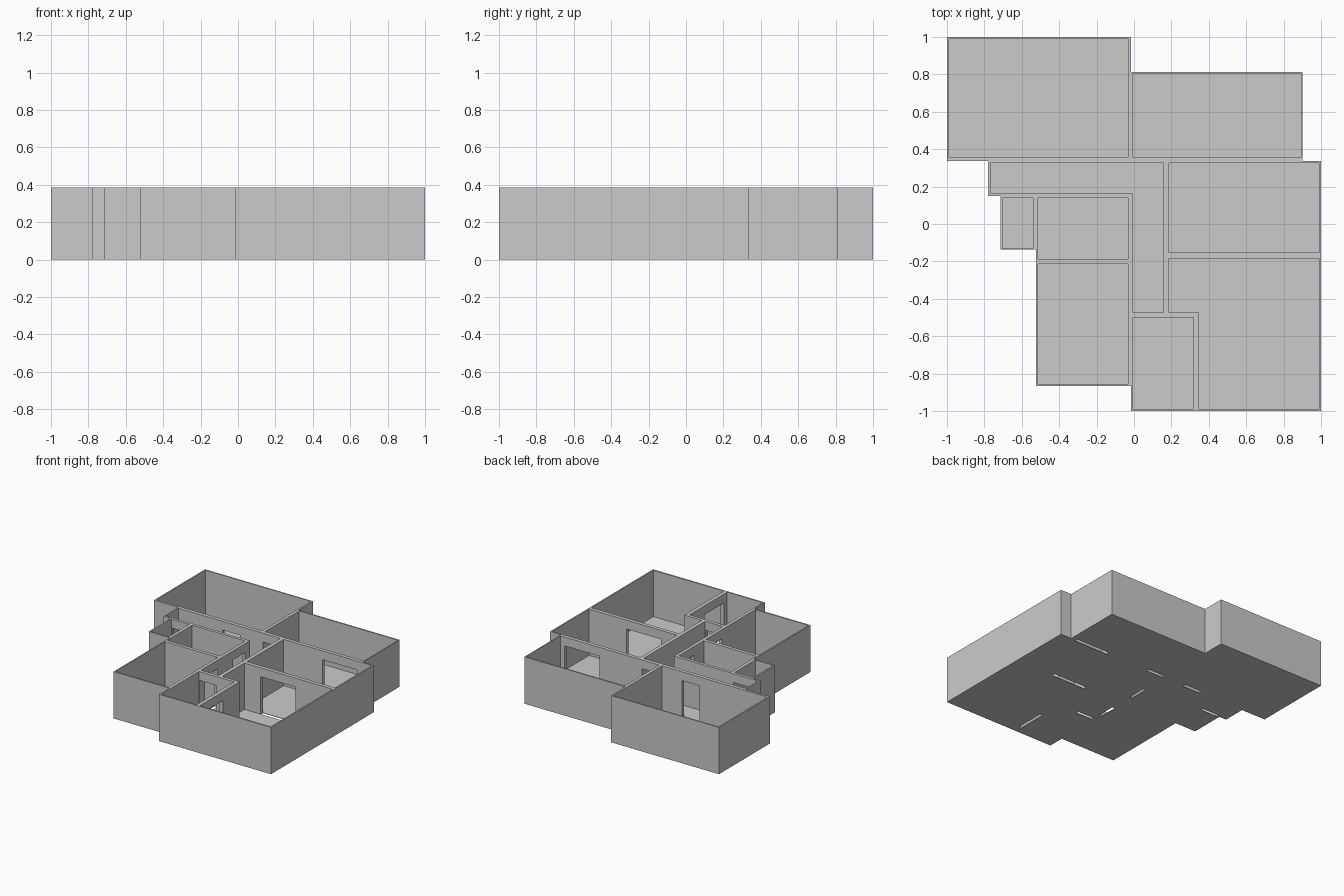
import bpy, bmesh

if "Cube" in bpy.data.objects:
    bpy.data.objects.remove(bpy.data.objects["Cube"])

H = 0.385        # wall height
DOOR = 0.312     # door head height
FLOOR = 0.004    # floor thickness


def prisms(name, items):
    """One mesh of upright prisms; each item is (outline points, z0, z1)."""
    bm = bmesh.new()
    for pts, z0, z1 in items:
        face = bm.faces.new([bm.verts.new((x, y, z0)) for x, y in pts])
        res = bmesh.ops.extrude_face_region(bm, geom=[face])
        top = [g for g in res["geom"] if isinstance(g, bmesh.types.BMVert)]
        bmesh.ops.translate(bm, verts=top, vec=(0, 0, z1 - z0))
    bmesh.ops.recalc_face_normals(bm, faces=bm.faces)
    me = bpy.data.meshes.new(name)
    bm.to_mesh(me)
    bm.free()
    ob = bpy.data.objects.new(name, me)
    bpy.context.collection.objects.link(ob)
    return ob


def rect(x0, x1, y0, y1):
    return [(x0, y0), (x1, y0), (x1, y1), (x0, y1)]


# Outer outline of the whole flat
outline = [(-1, 1), (-.017, 1), (-.017, .813), (.9, .813), (.9, .337), (1, .337),
           (1, -1), (-.017, -1), (-.017, -.867), (-.524, -.867), (-.524, -.136),
           (-.715, -.136), (-.715, .149), (-.78, .149), (-.78, .337), (-1, .337)]

# Room interiors, including the two L-shaped ones
rooms = [
    rect(-.988, -.031, .355, .99),
    rect(-.005, .893, .355, .801),
    [(-.767, .325), (.157, .325), (.157, -.473), (-.005, -.473), (-.005, .163), (-.767, .163)],
    rect(.188, .988, -.153, .325),
    [(.188, -.184), (.988, -.184), (.988, -.988), (.347, -.988), (.347, -.473), (.188, -.473)],
    rect(-.005, .317, -.988, -.5),
    rect(-.513, -.031, -.855, -.215),
    rect(-.513, -.031, -.187, .138),
    rect(-.702, -.54, -.13, .138),
]

# Doors: wall axis, wall span, opening span
doors = [
    ("x", (.325, .355), (.54, .855)),
    ("x", (.325, .355), (-.37, -.21)),
    ("x", (.325, .355), (0, .152)),
    ("x", (-.184, -.153), (.335, .65)),
    ("x", (-.5, -.473), (0, .152)),
    ("x", (.138, .163), (-.698, -.545)),
    ("y", (-.031, -.005), (-.06, .098)),
    ("y", (-.031, -.005), (-.42, -.26)),
    ("y", (.317, .347), (-.945, -.69)),
]


def door_rect(axis, wall, span, grow):
    w0, w1 = wall[0] - grow, wall[1] + grow
    return rect(*span, w0, w1) if axis == "x" else rect(w0, w1, *span)


house = prisms("walls_and_floor", [(outline, 0, H)])
cutters = [
    prisms("room_cutter", [(r, FLOOR, H + .1) for r in rooms]),
    prisms("door_cutter", [(door_rect(*d, .004), FLOOR, DOOR) for d in doors]),
    # open slot in the floor under every doorway
    prisms("threshold_cutter", [(door_rect(*d, -.0005), -.1, .15) for d in doors]),
]
for c in cutters:
    m = house.modifiers.new(c.name, "BOOLEAN")
    m.operation = "DIFFERENCE"
    m.solver = "EXACT"
    m.object = c

# Bake the cuts, then drop the cutters
bpy.context.view_layer.objects.active = house
house.select_set(True)
for c in cutters:
    bpy.ops.object.modifier_apply(modifier=c.name)
for c in cutters:
    bpy.data.objects.remove(c, do_unlink=True)
